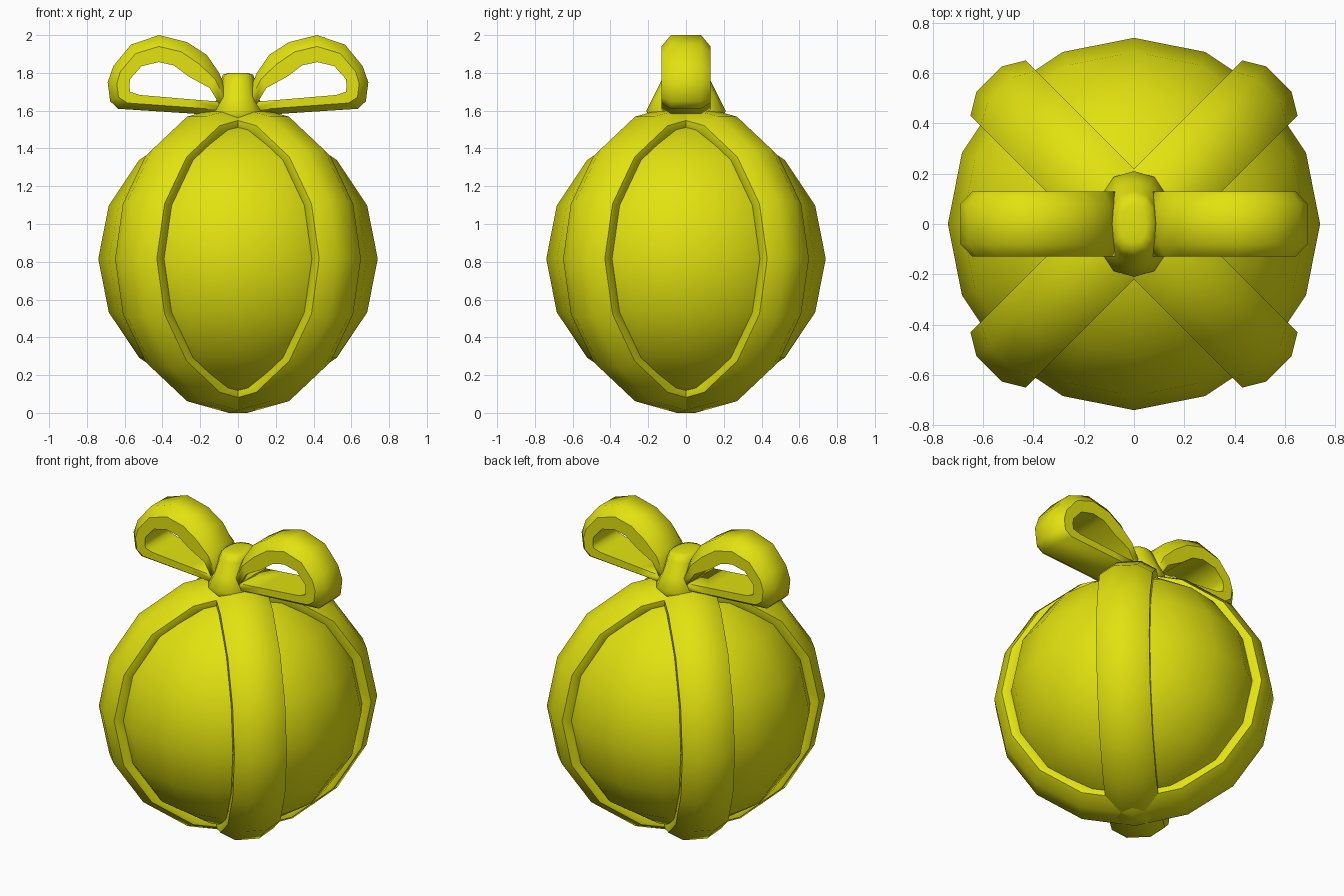
import bpy, bmesh, math
from mathutils import Vector

cube = bpy.data.objects.get("Cube")
if cube:
    bpy.data.objects.remove(cube, do_unlink=True)

yellow = bpy.data.materials.new("bright_yellow")
colour = (0.76, 0.76, 0.005, 1)
yellow.diffuse_color = colour
yellow.use_nodes = True
for node in yellow.node_tree.nodes:
    if node.type == 'BSDF_PRINCIPLED':
        node.inputs["Base Color"].default_value = colour

CENTRE = Vector((0, 0, 0.815))


def finish(bm, name):
    bmesh.ops.recalc_face_normals(bm, faces=bm.faces)
    for face in bm.faces:
        face.smooth = True
    mesh = bpy.data.meshes.new(name)
    bm.to_mesh(mesh)
    bm.free()
    mesh.materials.append(yellow)
    obj = bpy.data.objects.new(name, mesh)
    bpy.context.collection.objects.link(obj)
    return obj


def sweep(name, rings, closed=False, sharp=()):
    """Skin cross-sections; columns listed in sharp get hard lengthwise edges."""
    bm = bmesh.new()
    rows = [[bm.verts.new(p) for p in ring] for ring in rings]
    n = len(rows[0])
    pairs = list(zip(rows, rows[1:]))
    if closed:
        pairs.append((rows[-1], rows[0]))
    for a, b in pairs:
        for i in range(n):
            j = (i + 1) % n
            bm.faces.new((a[i], a[j], b[j], b[i]))
    if not closed:
        bm.faces.new(rows[0])
        bm.faces.new(rows[-1])
    for a, b in pairs:
        for i in sharp:
            bm.edges.get((a[i], b[i])).smooth = False
    return finish(bm, name)


# Round body
bm = bmesh.new()
bmesh.ops.create_uvsphere(bm, u_segments=16, v_segments=8, radius=0.74)
bmesh.ops.translate(bm, verts=bm.verts, vec=CENTRE)
finish(bm, "ball")

# Two crossing ribbon bands: (offset across, radius)
section = [(-0.156, 0.66), (-0.156, 0.764), (-0.07, 0.815),
           (0.07, 0.815), (0.156, 0.764), (0.156, 0.66)]
for name, turn in (("ribbon_band_a", 45), ("ribbon_band_b", 135)):
    t = math.radians(turn)
    along = Vector((math.cos(t), math.sin(t), 0))
    across = Vector((-math.sin(t), math.cos(t), 0))
    rings = []
    for k in range(16):
        a = math.tau * k / 16
        out = along * math.sin(a) + Vector((0, 0, math.cos(a)))
        rings.append([CENTRE + out * r + across * w for w, r in section])
    sweep(name, rings, closed=True, sharp=(1, 4))

# Bow loops: outer x, z then inner x, z along the ribbon
path = [(0.04, 1.66, 0.09, 1.62), (0.10, 1.80, 0.15, 1.72),
        (0.165, 1.895, 0.26, 1.78), (0.27, 1.963, 0.34, 1.84),
        (0.418, 2.0, 0.42, 1.857), (0.566, 1.95, 0.51, 1.836),
        (0.66, 1.836, 0.571, 1.767), (0.69, 1.75, 0.575, 1.735),
        (0.677, 1.65, 0.571, 1.70), (0.635, 1.61, 0.52, 1.683),
        (0.25, 1.585, 0.25, 1.66), (0.06, 1.57, 0.06, 1.645)]
loop_section = [(-0.13, 1), (-0.13, 0.42), (-0.08, 0),
                (0.08, 0), (0.13, 0.42), (0.13, 1)]
for name, side in (("left_bow_loop", 1), ("right_bow_loop", -1)):
    rings = []
    for ox, oz, ix, iz in path:
        outer, inner = Vector((ox * side, 0, oz)), Vector((ix * side, 0, iz))
        rings.append([outer.lerp(inner, f) + Vector((0, y, 0))
                      for y, f in loop_section])
    sweep(name, rings, sharp=(0, 1, 4, 5))

# Flared knot: height, half width, half depth
levels = [(1.52, 0.12, 0.18), (1.60, 0.14, 0.21), (1.68, 0.105, 0.17),
          (1.76, 0.09, 0.13), (1.79, 0.08, 0.11), (1.80, 0.05, 0.075)]
rings = []
for z, w, d in levels:
    ring = []
    for k in range(12):
        a = math.tau * k / 12
        c, s = math.cos(a), math.sin(a)
        ring.append(Vector((math.copysign(abs(c) ** 0.8, c) * w,
                            math.copysign(abs(s) ** 0.8, s) * d, z)))
    rings.append(ring)
sweep("bow_knot", rings)
